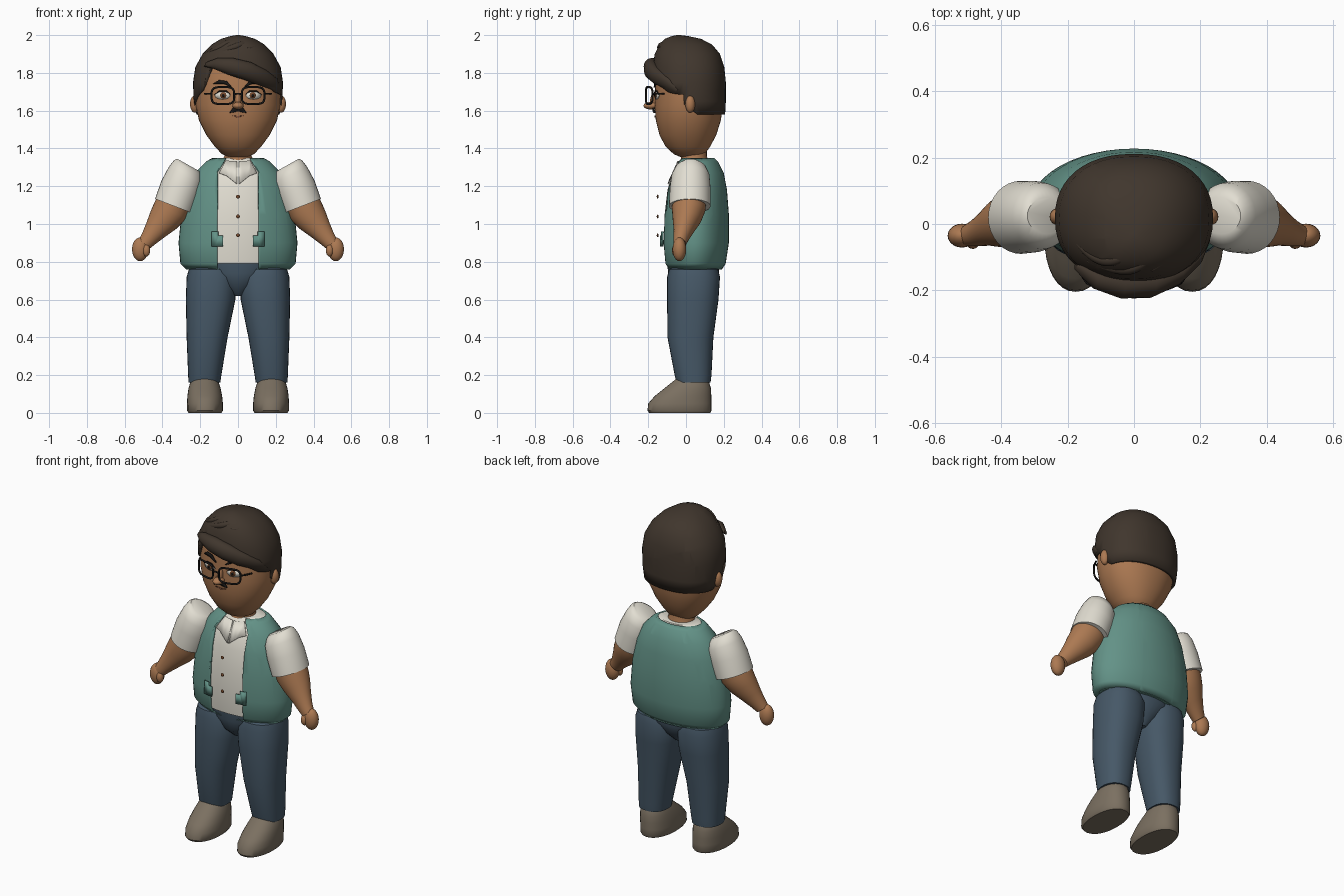
import bpy, bmesh, math
from mathutils import Vector
from mathutils.bvhtree import BVHTree

if "Cube" in bpy.data.objects:
    bpy.data.objects.remove(bpy.data.objects["Cube"])


def mat(name, *srgb):
    m = bpy.data.materials.new(name)
    m.diffuse_color = [(c / 255 / 12.92 if c < 11 else ((c / 255 + .055) / 1.055) ** 2.4) for c in srgb] + [1]
    m.use_nodes = True
    m.node_tree.nodes["Principled BSDF"].inputs["Base Color"].default_value = m.diffuse_color
    return m


SKIN = mat("skin", 172, 121, 82)
HAIR = mat("dark hair", 64, 54, 45)
TEAL = mat("teal vest cloth", 99, 146, 135)
WHITE = mat("off white cloth", 226, 222, 210)
DENIM = mat("denim", 70, 88, 103)
SHOE = mat("taupe suede", 123, 112, 97)
BLACK = mat("black", 26, 24, 23)
BROWN = mat("brown", 120, 74, 44)
LIP = mat("lip", 128, 80, 58)


def finish(name, bm, material, angle=40):
    bmesh.ops.recalc_face_normals(bm, faces=bm.faces)
    me = bpy.data.meshes.new(name)
    bm.to_mesh(me)
    bm.free()
    me.materials.append(material)
    ob = bpy.data.objects.new(name, me)
    bpy.context.collection.objects.link(ob)
    bpy.ops.object.select_all(action='DESELECT')
    ob.select_set(True)
    bpy.context.view_layer.objects.active = ob
    bpy.ops.object.shade_smooth_by_angle(angle=math.radians(angle))
    return ob


def solidify(ob, thickness, offset=-1):
    m = ob.modifiers.new("thickness", 'SOLIDIFY')
    m.thickness, m.offset = thickness, offset
    return ob


def loft(rings, n=32, power=2.0, caps=True):
    """Skin rings of (centre, half width, half depth, tilt in the xz plane)."""
    bm = bmesh.new()
    loops = []
    for c, ru, rv, tilt in rings:
        u = Vector((math.cos(tilt), 0, math.sin(tilt)))
        loop = []
        for i in range(n):
            a = 2 * math.pi * i / n
            s, t = math.cos(a), math.sin(a)
            s, t = (math.copysign(abs(k) ** (2 / power), k) for k in (s, t))
            loop.append(bm.verts.new(Vector(c) + u * ru * s + Vector((0, rv * t, 0))))
        loops.append(loop)
    for p, q in zip(loops, loops[1:]):
        for i in range(n):
            bm.faces.new((p[i], p[(i + 1) % n], q[(i + 1) % n], q[i]))
    if caps:
        bm.faces.new(loops[0])
        bm.faces.new(loops[-1])
    return bm


def stack(rows, grow=0.0):
    """Horizontal rings from rows of (z, x min, x max, y front, y back)."""
    return [(((a + b) / 2, (f + k) / 2, z), (b - a) / 2 + grow, (k - f) / 2 + grow, 0) for z, a, b, f, k in rows]


def sym(rows):
    return [(z, -w, w, f, k) for z, w, f, k in rows]


def cut(bm, co, no):
    bmesh.ops.bisect_plane(bm, geom=bm.verts[:] + bm.edges[:] + bm.faces[:], plane_co=co, plane_no=no)


def remove(bm, rule):
    bad = [f for f in bm.faces if rule(f.calc_center_median())]
    bmesh.ops.delete(bm, geom=bad, context='FACES')


def ball(name, c, r, material):
    bm = bmesh.new()
    bmesh.ops.create_uvsphere(bm, u_segments=20, v_segments=12, radius=1)
    for v in bm.verts:
        v.co = Vector(c) + Vector(v.co[i] * r[i] for i in range(3))
    return finish(name, bm, material)


def patch(name, outline, tree, material, lift=0.004, thick=0.005):
    """Thin plate drawn in the xz plane and laid on the front of a surface."""
    bm = bmesh.new()
    bm.faces.new([bm.verts.new((x, 0, z)) for x, z in outline])
    for i in range(-12, 13):
        cut(bm, (i * .0201, 0, 0), (1, 0, 0))
    for v in bm.verts:
        hit = tree.ray_cast(Vector((v.co.x, -1, v.co.z)), Vector((0, 1, 0)))[0]
        v.co.y = (hit.y if hit else 0) - lift
    return solidify(finish(name, bm, material), thick, 0)


def tube(name, pts, r, material, cyclic=False, taper=None):
    cu = bpy.data.curves.new(name, 'CURVE')
    cu.dimensions, cu.bevel_depth, cu.bevel_resolution, cu.use_fill_caps = '3D', r, 3, True
    sp = cu.splines.new('POLY' if cyclic else 'NURBS')
    sp.points.add(len(pts) - 1)
    sp.use_cyclic_u = cyclic
    if not cyclic:
        sp.use_endpoint_u, sp.order_u = True, 3
    for i, (p, q) in enumerate(zip(sp.points, pts)):
        p.co = (*q, 1)
        p.radius = taper[i] if taper else 1
    cu.materials.append(material)
    ob = bpy.data.objects.new(name, cu)
    bpy.context.collection.objects.link(ob)
    return ob


def oval(cx, cz, rx, rz, n=16):
    return [(cx + rx * math.cos(2 * math.pi * i / n), cz + rz * math.sin(2 * math.pi * i / n)) for i in range(n)]


# Torso: shirt body with an open vest over it
TORSO = sym([(.76, .275, -.10, .19), (.79, .305, -.12, .21), (.9, .315, -.13, .227), (1.05, .3, -.125, .227),
             (1.18, .268, -.11, .217), (1.27, .228, -.085, .2), (1.33, .17, -.05, .17), (1.35, .135, -.03, .15)])
bm = loft(stack(TORSO, -.012), 48)
cut(bm, (0, 0, .79), (0, 0, 1))
remove(bm, lambda c: c.z < .79)
shirt_tree = BVHTree.FromBMesh(bm)
finish("shirt_body", bm, WHITE)

bm = loft(stack(TORSO), 48, caps=False)
for s in (-1, 1):
    cut(bm, (s * .11, 0, 1), (1, 0, 0))
    cut(bm, (s * .115, 0, 1.27), (s * .08, 0, .05))
remove(bm, lambda c: c.y < .03 and abs(c.x) < .11 and abs(c.x) < .115 - (c.z - 1.27) * .625)
vest_tree = BVHTree.FromBMesh(bm)
solidify(finish("vest", bm, TEAL), .012)
bm = loft(stack(TORSO[:1], -.004) + stack([(.765, -.27, .27, -.095, .185)]), 48)
remove(bm, lambda c: abs(c.x) < .11 and c.y < -.05)
finish("vest_underside", bm, TEAL)

# Hips
finish("trouser_hips", loft(stack(sym([(.62, .03, -.02, .09), (.67, .1, -.075, .14), (.74, .2, -.095, .175),
                                       (.81, .22, -.1, .17)]))), DENIM)

for s, side in ((1, "right"), (-1, "left")):
    def mirrored(rings):
        return [((s * c[0], c[1], c[2]), u, v, s * t) for c, u, v, t in rings]
    t = math.radians(21)
    # Sleeve, forearm and hand
    finish(side + "_sleeve", loft(mirrored([
        ((.262, .025, 1.312), .068, .055, t * 1.4), ((.266, .025, 1.298), .083, .08, t * 1.4),
        ((.278, .024, 1.26), .098, .1, t * 1.2), ((.305, .022, 1.19), .108, .108, t),
        ((.34, .02, 1.095), .106, .11, t)])), WHITE)
    finish(side + "_forearm", loft(mirrored([
        ((.335, .017, 1.12), .095, .09, t), ((.358, .014, 1.07), .095, .088, t * 1.2),
        ((.395, .005, 1.02), .082, .075, t * 1.6), ((.435, -.01, .97), .062, .055, t * 1.8),
        ((.47, -.025, .925), .046, .042, t * 1.8), ((.495, -.033, .895), .038, .034, t * 1.8)])), SKIN)
    ball(side + "_hand", (s * .518, -.035, .866), (.043, .036, .063), SKIN)
    ball(side + "_thumb", (s * .485, -.055, .86), (.02, .02, .032), SKIN)
    # Leg and shoe
    def limb(rows):
        return stack([(z, *sorted((s * a, s * b)), f, k) for z, a, b, f, k in rows])
    finish(side + "_trouser_leg", loft(limb([
        (.775, .06, .23, -.06, .14), (.76, .03, .26, -.09, .17), (.72, .008, .272, -.1, .18),
        (.6, .014, .276, -.1, .172), (.4, .055, .272, -.098, .145), (.2, .088, .264, -.06, .135),
        (.16, .094, .262, -.05, .13)]), power=2.3), DENIM)
    finish(side + "_shoe", loft(limb([
        (0, .088, .262, -.195, .128), (.012, .08, .27, -.204, .135), (.05, .08, .27, -.2, .135),
        (.09, .084, .268, -.165, .134), (.13, .092, .262, -.115, .132), (.17, .105, .25, -.065, .12),
        (.2, .125, .23, -.03, .1)]), power=2.2), SHOE)
    # Collar flap and vest pocket
    patch(side + "_collar", [(s * .004, 1.33), (s * .065, 1.335), (s * .1, 1.27), (s * .06, 1.255), (s * .004, 1.21)],
          shirt_tree, WHITE, .006)
    patch(side + "_pocket", [(s * .08, .88), (s * .14, .88), (s * .14, .96), (s * .105, .96), (s * .105, .94),
                             (s * .08, .94)], shirt_tree, TEAL, .024)

# Shirt buttons
for i, z in enumerate((.94, 1.04, 1.145)):
    ball("button_%d" % (i + 1), (0, -.15, z), (.01, .005, .01), BROWN)

# Neck and head
finish("neck", loft(stack(sym([(1.33, .085, -.03, .12), (1.36, .072, -.025, .11), (1.44, .075, -.03, .11)]))), SKIN)
HEAD = sym([(1.355, .05, -.03, .07), (1.37, .085, -.065, .1), (1.41, .123, -.108, .128), (1.47, .167, -.14, .16),
            (1.55, .207, -.16, .185), (1.63, .225, -.166, .195), (1.72, .226, -.163, .195), (1.8, .215, -.16, .18),
            (1.88, .18, -.145, .15), (1.94, .12, -.11, .09)])
bm = loft(stack(HEAD), 48, 2.15)
head_tree = BVHTree.FromBMesh(bm)
finish("head", bm, SKIN, 60)
for s, side in ((1, "right"), (-1, "left")):
    ball(side + "_ear", (s * .228, .022, 1.635), (.026, .026, .046), SKIN)

# Hair cap, trimmed around the ears and the swept hairline
HAIRCAP = sym([(1.58, .222, -.155, .207), (1.65, .235, -.172, .211), (1.75, .238, -.176, .211),
               (1.83, .226, -.176, .203), (1.9, .188, -.166, .18), (1.95, .14, -.14, .138),
               (1.98, .09, -.112, .08), (1.995, .04, -.075, .01), (2, .01, -.05, -.03)])
bm = loft(stack(HAIRCAP), 48, 2.25)
hair_tree = BVHTree.FromBMesh(bm)
cuts = [((0, .06, 1.58), (0, .16, .21)), ((-.2, 0, 1.68), (.16, 0, -.06)), ((-.14, 0, 1.84), (.15, 0, .36))]
for co, no in cuts:
    cut(bm, co, no)


def bare(c):
    below = [(c - Vector(co)).dot(Vector(no)) for co, no in cuts]
    return c.z < 1.581 or below[0] < 0 or (c.y < 0 and below[1] > 0 and below[2] < 0)


remove(bm, bare)
solidify(finish("hair_cap", bm, HAIR), .02)

# Swept fringe and raised locks
ob = finish("fringe", loft([((-.175, -.13, 1.845), .012, .01, 1.2), ((-.12, -.165, 1.85), .03, .03, 1.2),
                            ((-.04, -.182, 1.835), .046, .042, 1.25), ((.05, -.18, 1.81), .05, .042, 1.2),
                            ((.13, -.148, 1.775), .044, .036, 1.1), ((.19, -.095, 1.74), .034, .03, 1.0),
                            ((.222, -.045, 1.7), .012, .012, .9)], 20), HAIR, 60)


def on_hair(x, y):
    p = hair_tree.ray_cast(Vector((x, y, 3)), Vector((0, 0, -1)))[0]
    return (p.x, p.y, p.z - .007)


LOCKS = [[(-.17, -.06), (-.12, -.11), (-.03, -.11), (.06, -.04)], [(-.14, -.11), (-.05, -.145), (.04, -.12), (.11, -.04)],
         [(.05, -.14), (.1, -.11), (.13, -.05)]]
for i, path in enumerate(LOCKS):
    tube("hair_lock_%d" % (i + 1), [on_hair(*p) for p in path], .018, HAIR, taper=[.3] + [1] * (len(path) - 2) + [.2])

# Face details
for s, side in ((1, "right"), (-1, "left")):
    patch(side + "_eye_white", oval(s * .082, 1.68, .04, .02), head_tree, WHITE, .003)
    patch(side + "_iris", oval(s * .078, 1.681, .016, .017), head_tree, BROWN, .006)
    patch(side + "_pupil", oval(s * .078, 1.681, .007, .008), head_tree, BLACK, .009)
    patch(side + "_upper_lid", [(s * .036, 1.683), (s * .06, 1.698), (s * .1, 1.699), (s * .126, 1.684),
                                (s * .1, 1.706), (s * .06, 1.706)], head_tree, BLACK, .006)
    patch(side + "_brow", [(s * .03, 1.722), (s * .075, 1.742), (s * .13, 1.742), (s * .1, 1.762), (s * .06, 1.757)],
          head_tree, BLACK, .006, .008)
    # Spectacle rim: rounded rectangle bent around the face
    rim = []
    for i in range(32):
        a = 2 * math.pi * i / 32
        c, d = (math.copysign(abs(k) ** .55, k) for k in (math.cos(a), math.sin(a)))
        x = .08 + .06 * c
        rim.append((s * x, -.212 + 1.8 * x * x, 1.68 + .045 * d))
    tube(side + "_spectacle_rim", rim, .0055, BLACK, True)
    tube(side + "_spectacle_hinge", [(s * .14, -.177, 1.69), (s * .158, -.155, 1.69), (s * .175, -.115, 1.69)], .005, BLACK)
tube("spectacle_bridge", [(-.021, -.211, 1.685), (0, -.213, 1.695), (.021, -.211, 1.685)], .005, BLACK)
ball("nose_bridge", (0, -.168, 1.65), (.016, .022, .045), SKIN)
ball("nose", (0, -.185, 1.626), (.03, .04, .02), SKIN)
patch("moustache", [(-.045, 1.588), (-.02, 1.592), (0, 1.597), (.02, 1.592), (.045, 1.588), (.03, 1.612),
                    (.01, 1.62), (-.01, 1.62), (-.03, 1.612)], head_tree, BLACK, .008, .009)
patch("mouth", [(-.035, 1.575), (0, 1.563), (.035, 1.575), (0, 1.572)], head_tree, LIP, .003)
